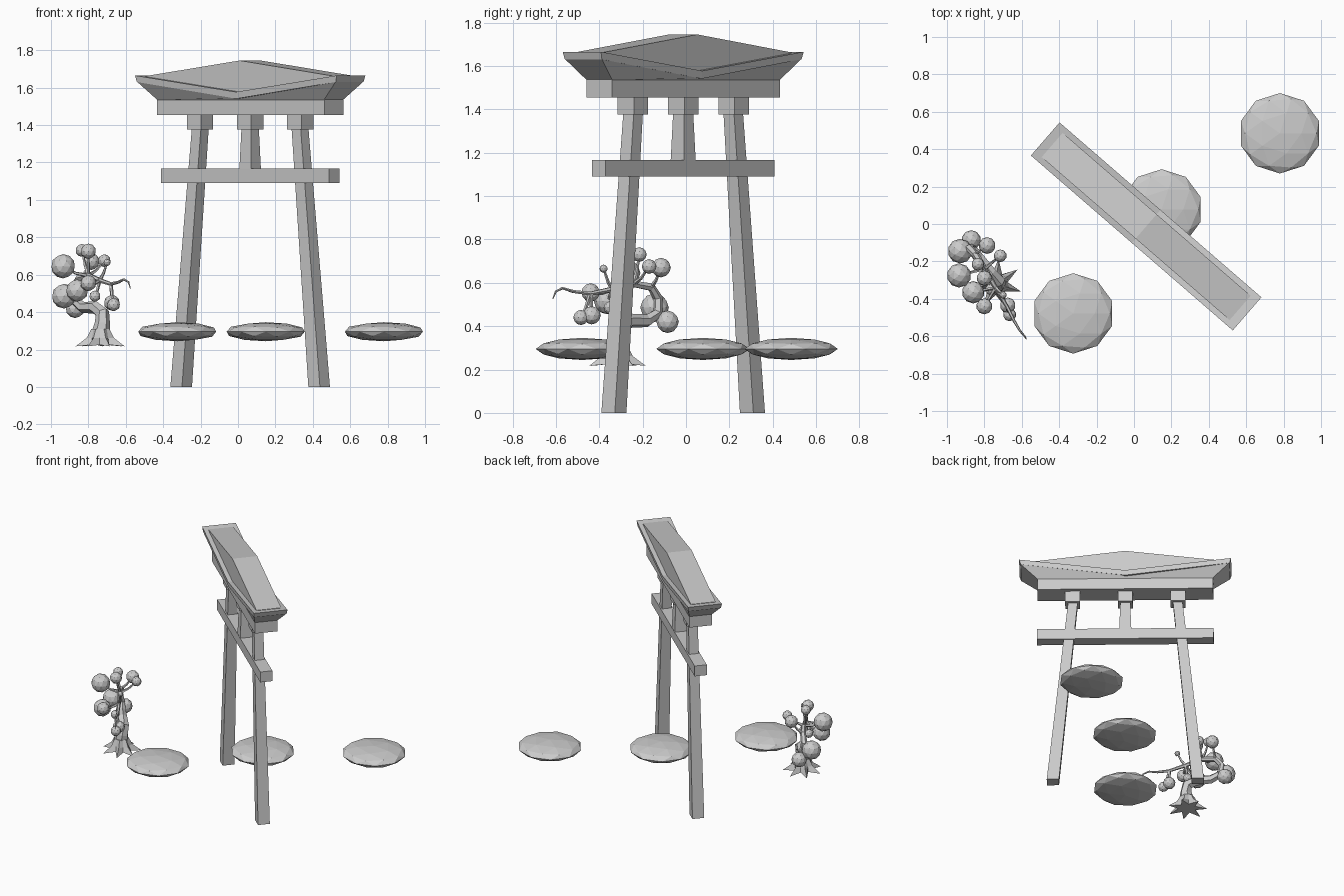
import bpy, bmesh, math
from mathutils import Vector, Matrix

if "Cube" in bpy.data.objects:
    bpy.data.objects.remove(bpy.data.objects["Cube"])

mat = bpy.data.materials.new("plain grey")
mat.diffuse_color = (0.6, 0.6, 0.6, 1)
mat.use_nodes = True
mat.node_tree.nodes["Principled BSDF"].inputs["Base Color"].default_value = mat.diffuse_color

# Gate frame: local x runs along the gate, local y through it
GATE = Matrix.Translation((0.065, -0.013, 0)) @ Matrix.Rotation(math.radians(-40.9), 4, 'Z')


def finish(bm, name, matrix=None):
    bmesh.ops.recalc_face_normals(bm, faces=bm.faces)
    me = bpy.data.meshes.new(name)
    bm.to_mesh(me)
    bm.free()
    ob = bpy.data.objects.new(name, me)
    bpy.context.collection.objects.link(ob)
    me.materials.append(mat)
    if matrix:
        ob.matrix_world = matrix
    return ob


def loft(name, rings, matrix=None):
    """Closed skin through rings with equal point counts."""
    bm = bmesh.new()
    vs = [[bm.verts.new(p) for p in r] for r in rings]
    n = len(vs[0])
    for a, b in zip(vs, vs[1:]):
        for i in range(n):
            bm.faces.new((a[i], a[(i + 1) % n], b[(i + 1) % n], b[i]))
    bm.faces.new(vs[0])
    bm.faces.new(vs[-1])
    return finish(bm, name, matrix)


def rect(x, hx, hy, z):
    return [(x - hx, -hy, z), (x + hx, -hy, z), (x + hx, hy, z), (x - hx, hy, z)]


def block(name, bottom, top):
    return loft(name, [rect(*bottom), rect(*top)], GATE)


def sections(name, secs):
    """Rectangular cross-sections along the gate: x_top, x_bottom, w_top, w_bottom, z_top, z_bottom."""
    loft(name, [[(xt, -wt, zt), (xt, wt, zt), (xb, wb, zb), (xb, -wb, zb)]
                for xt, xb, wt, wb, zt, zb in secs], GATE)


# Posts, blocks and beams of the gate
for side, label in ((-1, "left"), (1, "right")):
    block(label + "_post", (side * 0.488, 0.041, 0.041, 0), (side * 0.353, 0.032, 0.032, 1.38))
block("middle_strut", (0, 0.041, 0.041, 1.16), (0, 0.033, 0.033, 1.38))
for x, label in ((-0.355, "left"), (0, "middle"), (0.355, "right")):
    block(label + "_capital", (x, 0.05, 0.05, 1.375), (x, 0.05, 0.05, 1.457))
block("tie_beam", (0, 0.595, 0.042, 1.09), (0, 0.595, 0.042, 1.167))
block("lintel", (0, 0.592, 0.078, 1.455), (0, 0.592, 0.078, 1.537))

# Roof: tapered soffit, sagging eaves slab and raised ridge wedge
sections("roof_soffit", [(-0.703, -0.59, 0.113, 0.078, 1.632, 1.535),
                         (0, 0, 0.113, 0.078, 1.545, 1.535),
                         (0.703, 0.59, 0.113, 0.078, 1.632, 1.535)])
sections("roof_eaves", [(-0.714, -0.703, 0.117, 0.113, 1.665, 1.63),
                        (0, 0, 0.117, 0.113, 1.577, 1.541),
                        (0.714, 0.703, 0.117, 0.113, 1.665, 1.63)])
sections("roof_ridge", [(-0.665, -0.665, 0.086, 0.086, 1.662, 1.655),
                        (0, 0, 0.086, 0.086, 1.745, 1.56),
                        (0.665, 0.665, 0.086, 0.086, 1.662, 1.655)])


def ball(name, centre, scale):
    bm = bmesh.new()
    bmesh.ops.create_icosphere(bm, subdivisions=2, radius=1)
    bmesh.ops.transform(bm, matrix=Matrix.Translation(centre) @ Matrix.Diagonal((*scale, 1)), verts=bm.verts)
    return finish(bm, name)


# Floating stepping stones
for i, (x, y) in enumerate([(-0.325, -0.478), (0.148, 0.078), (0.78, 0.485)]):
    ball(f"stepping_stone_{i + 1}", (x, y, 0.295), (0.219, 0.215, 0.051))


def tube(name, pts, sides=6):
    """Tapering tube through points (x, y, z, radius)."""
    ps = [Vector(p[:3]) for p in pts]
    rings, u = [], Vector((1, 0, 0))
    for i, p in enumerate(ps):
        d = (ps[min(i + 1, len(ps) - 1)] - ps[max(i - 1, 0)]).normalized()
        u = u - d * u.dot(d)
        if u.length < 0.05:
            u = d.orthogonal()
        u.normalize()
        v = d.cross(u)
        rings.append([p + pts[i][3] * (u * math.cos(a) + v * math.sin(a))
                      for a in (2 * math.pi * k / sides for k in range(sides))])
    loft(name, rings)


# Twisted trunk that winds round and ends in a thin branch
trunk = [(-0.735, -0.32, 0.28, 0.05), (-0.725, -0.32, 0.34, 0.041), (-0.725, -0.305, 0.395, 0.038),
         (-0.765, -0.265, 0.425, 0.034), (-0.83, -0.18, 0.425, 0.03), (-0.87, -0.13, 0.46, 0.026),
         (-0.88, -0.13, 0.53, 0.022), (-0.85, -0.16, 0.58, 0.02), (-0.80, -0.24, 0.595, 0.017),
         (-0.74, -0.34, 0.57, 0.013), (-0.68, -0.44, 0.55, 0.01), (-0.64, -0.52, 0.56, 0.008),
         (-0.61, -0.57, 0.575, 0.006), (-0.585, -0.60, 0.56, 0.005), (-0.575, -0.615, 0.525, 0.002)]
tube("trunk", trunk)


# Flared roots as a star tapering into the trunk
def star(r_out, r_in, z_out, z_in):
    pts = []
    for k in range(14):
        a = math.pi * k / 7 - 0.3
        r, z = (r_in, z_in) if k % 2 else (r_out, z_out)
        pts.append((-0.735 + r * math.cos(a), -0.32 + r * math.sin(a), z))
    return pts


loft("roots", [star(0.135, 0.06, 0.217, 0.225), star(0.075, 0.055, 0.262, 0.262), star(0.05, 0.045, 0.31, 0.31)])

# Foliage balls, each on a twig from the nearest trunk point
foliage = [(-0.935, -0.275, 0.645, 0.065), (-0.93, -0.145, 0.485, 0.066), (-0.785, -0.115, 0.67, 0.045),
           (-0.87, -0.085, 0.42, 0.052), (-0.86, -0.365, 0.515, 0.06), (-0.80, -0.44, 0.555, 0.043),
           (-0.675, -0.435, 0.45, 0.042), (-0.665, -0.485, 0.44, 0.035), (-0.835, -0.215, 0.73, 0.034),
           (-0.80, -0.29, 0.725, 0.041), (-0.715, -0.17, 0.675, 0.034), (-0.765, -0.35, 0.485, 0.03),
           (-0.70, -0.38, 0.665, 0.019)]
for i, (x, y, z, r) in enumerate(foliage):
    ball(f"foliage_{i + 1}", (x, y, z), (r, r, r))
    c = Vector((x, y, z))
    near = min((Vector(p[:3]) for p in trunk[3:12]), key=lambda p: (p - c).length)
    mid = (near + c) / 2 + Vector((0, 0, -0.012))
    tube(f"twig_{i + 1}", [(*near, 0.011), (*mid, 0.008), (*c, 0.005)], 5)
